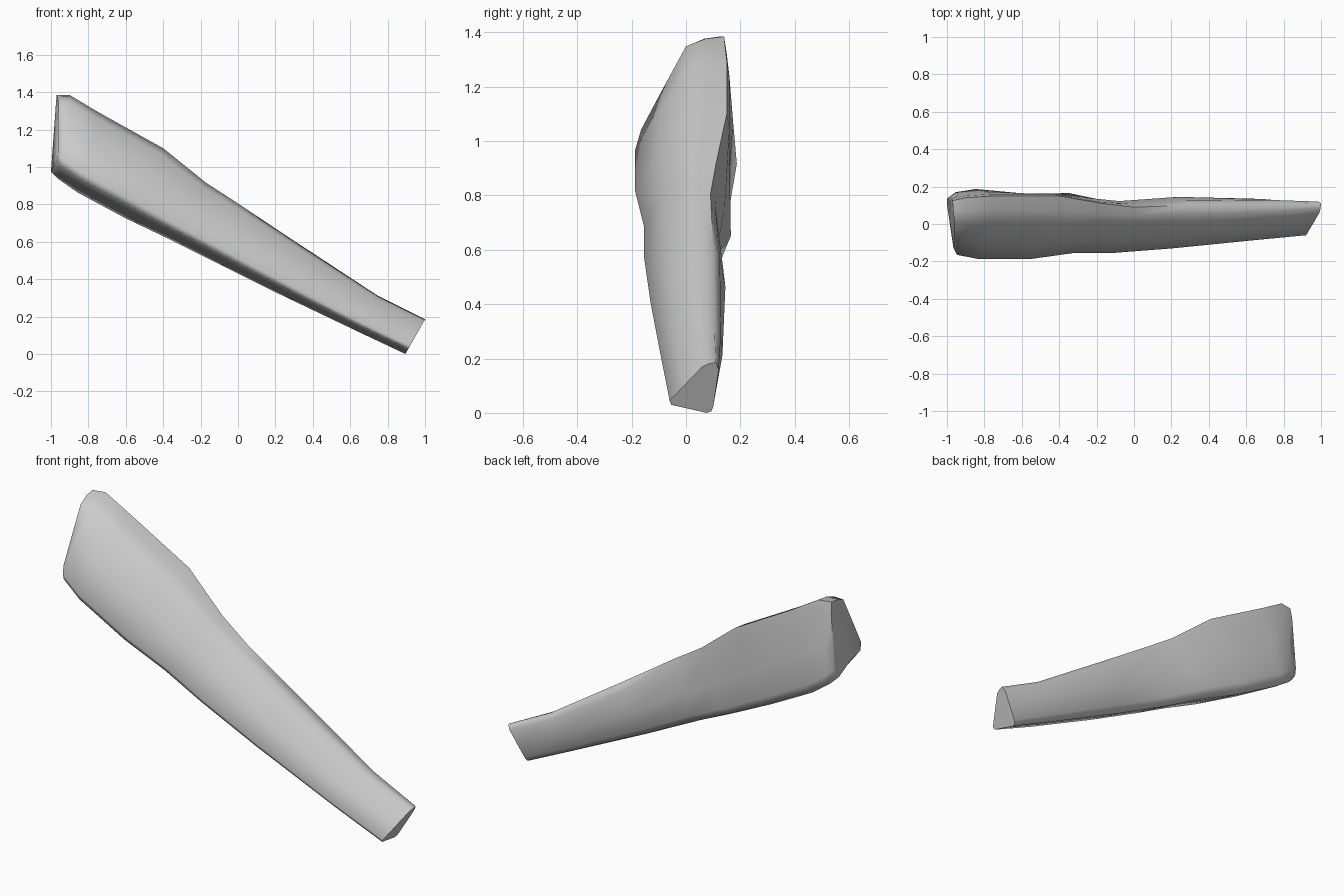
import bpy, bmesh

if "Cube" in bpy.data.objects:
    bpy.data.objects.remove(bpy.data.objects["Cube"])

# Stations along the limb: bottom (x, z), top (x, z), front y, back y,
# top-front y, top-back y, roundness of the back
stations = [
    ((-1.00, 0.98), (-0.97, 1.39), -0.135, 0.14, 0.01, 0.125, 0.0),
    ((-0.96, 0.94), (-0.90, 1.39), -0.165, 0.17, 0.00, 0.14, 0.0),
    ((-0.86, 0.87), (-0.75, 1.30), -0.187, 0.187, 0.00, 0.15, 0.0),
    ((-0.60, 0.73), (-0.40, 1.105), -0.187, 0.162, -0.01, 0.15, 0.0),
    ((-0.37, 0.62), (-0.17, 0.92), -0.155, 0.165, 0.00, 0.11, 0.0),
    ((-0.15, 0.51), (0.00, 0.81), -0.155, 0.13, 0.00, 0.09, 0.5),
    ((0.18, 0.345), (0.30, 0.61), -0.13, 0.145, 0.00, 0.10, 1.0),
    ((0.63, 0.13), (0.75, 0.315), -0.085, 0.135, 0.03, 0.105, 0.9),
    ((0.895, 0.005), (1.00, 0.19), -0.06, 0.10, 0.06, 0.11, 0.0),
]


def ring(bottom, top, front, back, tf, tb, rnd):
    """Rounded triangular cross-section: height fraction and y of each corner."""
    low = back * (0.75 - 0.2 * rnd)
    waist = (tb + back) / 2 + 0.005
    profile = [(0.0, low), (0.085, low * 0.5 + front * 0.5),
               (0.16, front * 0.91), (0.24, front),
               (0.57, front * 0.52 + tf * 0.48),
               (0.92, tf), (0.98, (tf + tb) / 2), (1.0, tb),
               (0.86, tb + 0.01 + 0.015 * rnd),
               (0.47, waist + (back - waist) * rnd),
               (0.12, back * (1 - 0.16 * rnd)), (0.03, back * (0.93 - 0.22 * rnd))]
    return [(bottom[0] + t * (top[0] - bottom[0]), y,
             bottom[1] + t * (top[1] - bottom[1])) for t, y in profile]


# Tapered limb lofted through the stations, with closed ends
bm = bmesh.new()
rings = [[bm.verts.new(p) for p in ring(*s)] for s in stations]
n = len(rings[0])
for a, b in zip(rings, rings[1:]):
    for i in range(n):
        j = (i + 1) % n
        bm.faces.new((a[i], a[j], b[j], b[i]))
bm.faces.new(rings[0])
bm.faces.new(rings[-1])

# Slant the wide end: its front corner sits further in than its back one
for v in rings[0]:
    v.co.x += max(0.0, 0.10 - v.co.y) * 0.13
bmesh.ops.recalc_face_normals(bm, faces=bm.faces)

mesh = bpy.data.meshes.new("tapered_limb")
bm.to_mesh(mesh)
bm.free()
limb = bpy.data.objects.new("tapered_limb", mesh)
bpy.context.collection.objects.link(limb)

# Settle on the ground and smooth everything but the sharp end rims
low = min(v.co.z for v in mesh.vertices)
for v in mesh.vertices:
    v.co.z -= low
bpy.context.view_layer.objects.active = limb
limb.select_set(True)
bpy.ops.object.shade_smooth_by_angle(angle=1.25)
